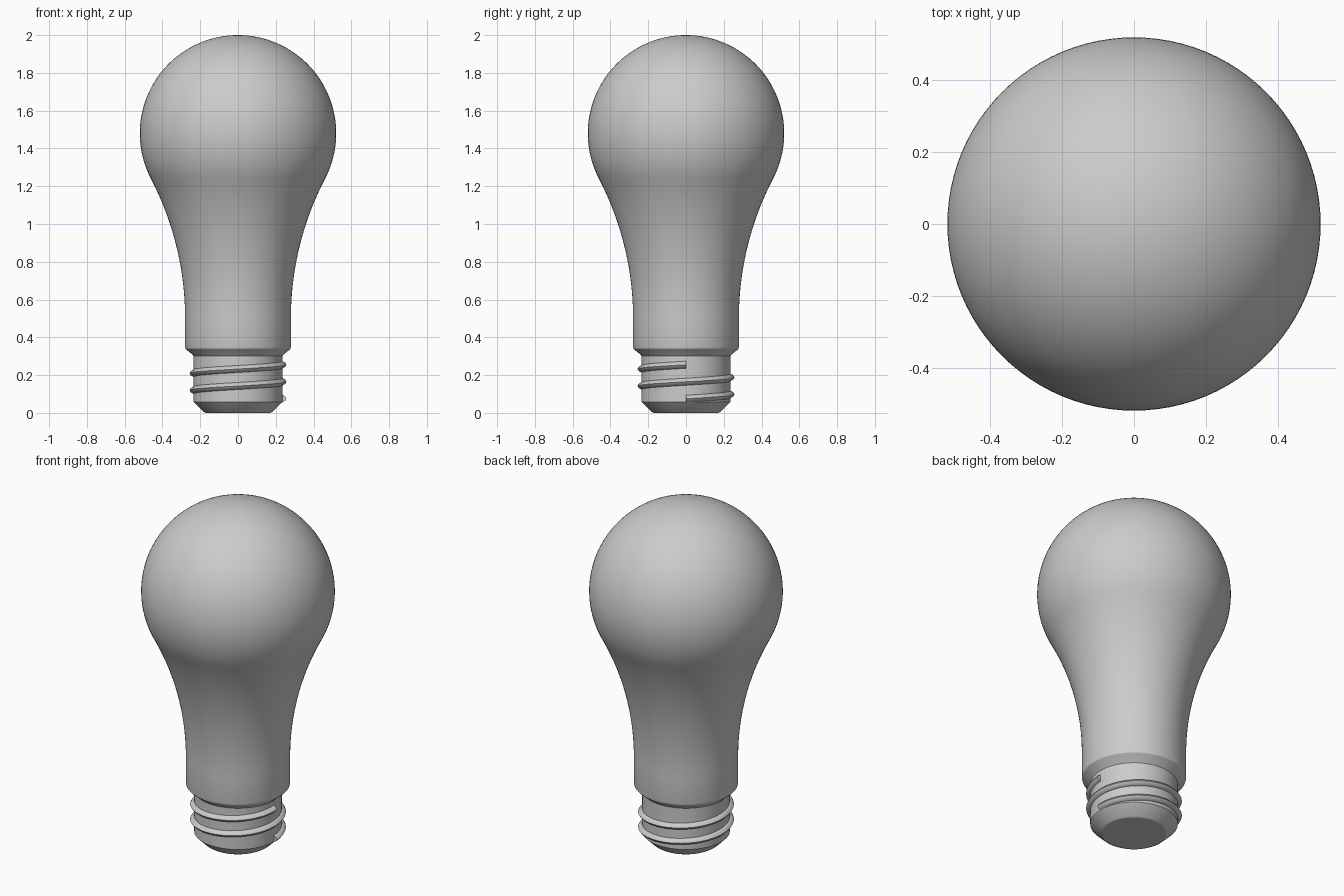
import bpy
import bmesh
from math import sin, cos, pi, atan2, radians
from mathutils import Vector

cube = bpy.data.objects.get("Cube")
if cube:
    bpy.data.objects.remove(cube, do_unlink=True)

# One plain grey for the whole lamp
GREY = (0.6, 0.6, 0.6, 1.0)
grey = bpy.data.materials.new("plain grey")
grey.use_nodes = True
grey.diffuse_color = GREY
grey.node_tree.nodes["Principled BSDF"].inputs["Base Color"].default_value = GREY


def spin_profile(name, points, steps, turns=1, rise=0.0, closed=False):
    """Turn an (radius, height) profile round z; rise makes it a helix."""
    bm = bmesh.new()
    verts = [bm.verts.new((r, 0, z)) for r, z in points]
    edges = [bm.edges.new(pair) for pair in zip(verts, verts[1:])]
    if closed:
        edges.append(bm.edges.new((verts[-1], verts[0])))
    result = bmesh.ops.spin(
        bm, geom=verts + edges, cent=(0, 0, 0), axis=(0, 0, 1),
        dvec=(0, 0, rise / steps), angle=2 * pi * turns, steps=steps)
    if closed:
        # Cap both ends of the helix
        bm.faces.new(verts)
        bm.faces.new([g for g in result["geom_last"]
                      if isinstance(g, bmesh.types.BMVert)])
    else:
        bmesh.ops.remove_doubles(bm, verts=bm.verts, dist=0.00005)
    bmesh.ops.recalc_face_normals(bm, faces=bm.faces)
    mesh = bpy.data.meshes.new(name)
    bm.to_mesh(mesh)
    bm.free()
    mesh.materials.append(grey)
    obj = bpy.data.objects.new(name, mesh)
    bpy.context.collection.objects.link(obj)
    bpy.ops.object.select_all(action='DESELECT')
    obj.select_set(True)
    bpy.context.view_layer.objects.active = obj
    bpy.ops.object.shade_smooth_by_angle(angle=radians(30))
    return obj


def arc(centre, radius, start, end, count):
    """Points along an arc in the (radius, height) plane."""
    angles = [start + (end - start) * i / count for i in range(count + 1)]
    return [(max(0.0, centre[0] + radius * cos(a)), centre[1] + radius * sin(a))
            for a in angles]


# Glass bulb: collar, concave neck and round head, all tangent
HEAD_R, HEAD_Z = 0.52, 1.48
NECK_R, NECK_Z = 0.28, 0.5
flare = ((HEAD_Z - NECK_Z) ** 2 + NECK_R ** 2 - HEAD_R ** 2) / (2 * (HEAD_R - NECK_R))
neck_centre = (NECK_R + flare, NECK_Z)
tangent = atan2(NECK_Z - HEAD_Z, neck_centre[0])
collar = [(0.23, 0.295), (0.237, 0.305), (0.27, 0.332), (0.278, 0.341), (0.28, 0.352)]
neck = arc(neck_centre, flare, pi, pi + tangent, 24)
head = arc((0, HEAD_Z), HEAD_R, tangent, pi / 2, 40)
spin_profile("glass_bulb", collar + neck + head[1:], 96)

# Screw base with chamfered foot
spin_profile("screw_base", [(0, 0), (0.172, 0), (0.185, 0.008), (0.235, 0.058),
                            (0.235, 0.31)], 96)

# Raised screw thread, two full turns starting on the left side
thread = [(0.22, 0.055), (0.235, 0.056), (0.25, 0.064), (0.257, 0.075),
          (0.25, 0.086), (0.235, 0.094), (0.22, 0.095)]
spin_profile("screw_thread", thread, 144, turns=2, rise=0.18, closed=True)
